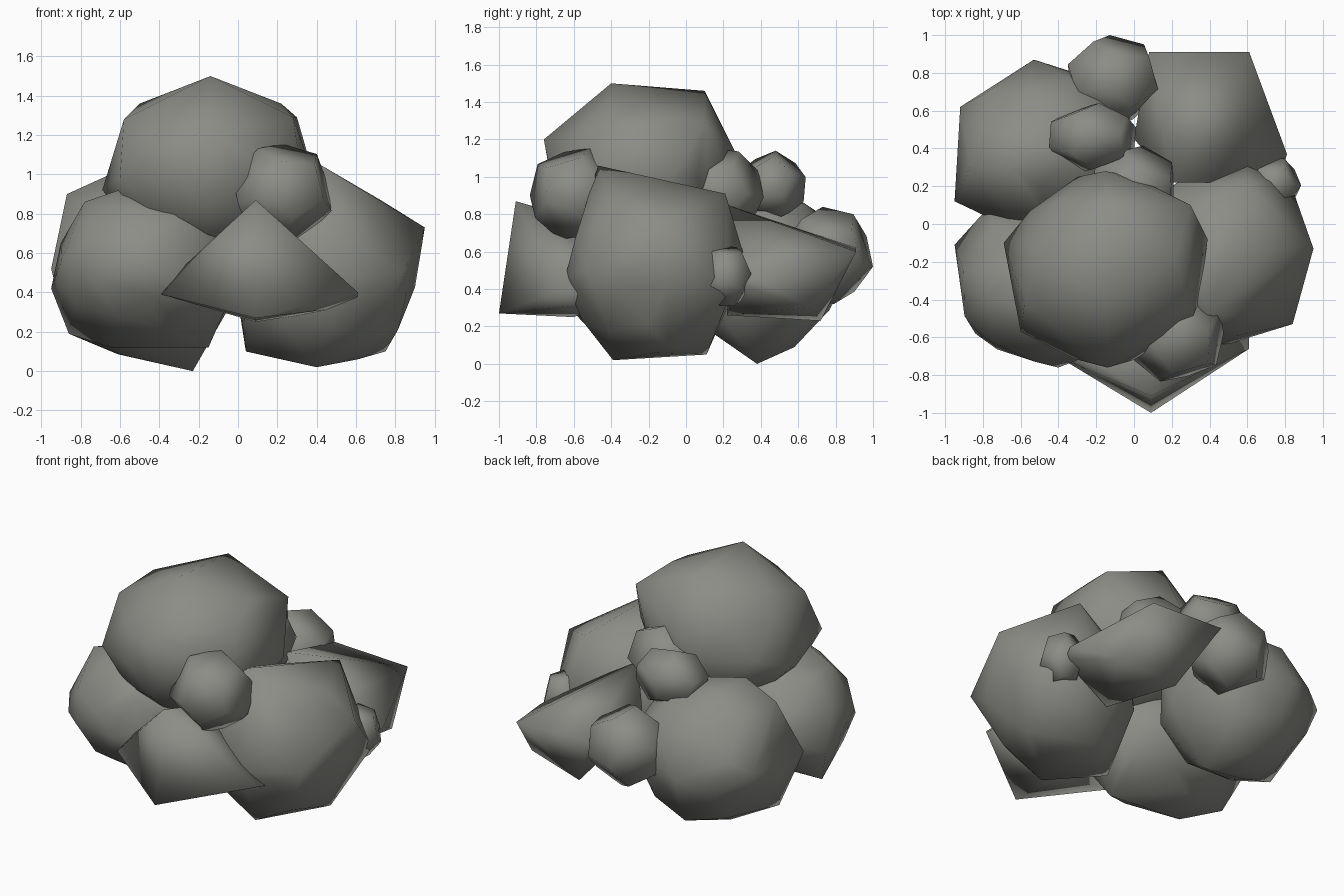
import bpy, bmesh
from mathutils import Vector, Euler

stone = bpy.data.materials.new("grey_stone")
stone.diffuse_color = (0.26, 0.265, 0.24, 1)


def hull_rock(name, points):
    """Smooth shaded convex boulder around the given points."""
    bm = bmesh.new()
    for p in points:
        bm.verts.new(p)
    res = bmesh.ops.convex_hull(bm, input=bm.verts[:])
    junk = {e for e in res["geom_interior"] + res["geom_unused"]
            if isinstance(e, bmesh.types.BMVert)}
    bmesh.ops.delete(bm, geom=list(junk), context='VERTS')
    bmesh.ops.recalc_face_normals(bm, faces=bm.faces[:])
    for f in bm.faces:
        f.smooth = True
    me = bpy.data.meshes.new(name)
    bm.to_mesh(me)
    bm.free()
    me.materials.append(stone)
    ob = bpy.data.objects.new(name, me)
    bpy.context.collection.objects.link(ob)


def round_rock(name, lo, hi, turn, corners=(), coarse=False):
    """Faceted ball filling the box lo..hi, with a few protruding corners."""
    bm = bmesh.new()
    bmesh.ops.create_icosphere(bm, subdivisions=1 if coarse else 2, radius=1)
    rot = Euler(turn).to_matrix()
    # coarse stones are dodecahedra: the face centres of an icosahedron
    src = [f.calc_center_median() for f in bm.faces] if coarse else [v.co for v in bm.verts]
    pts = [rot @ p for p in src]
    bm.free()
    a = [min(p[i] for p in pts) for i in range(3)]
    b = [max(p[i] for p in pts) for i in range(3)]
    fit = [Vector([lo[i] + (p[i] - a[i]) / (b[i] - a[i]) * (hi[i] - lo[i])
                   for i in range(3)]) for p in pts]
    hull_rock(name, fit + [Vector(c) for c in corners])


# Large boulders
round_rock("top_boulder", (-0.65, -0.72, 0.57), (0.35, 0.25, 1.42), (0, 0, 0.3),
           [(-0.14, -0.40, 1.50), (-0.14, 0.10, 1.46), (-0.14, -0.76, 1.20),
            (0.30, 0.10, 1.29), (-0.58, -0.42, 1.28), (0.28, -0.42, 1.29),
            (-0.50, -0.17, 1.36), (0.22, -0.17, 1.36), (-0.69, -0.10, 0.92),
            (0.39, -0.08, 0.98), (-0.60, -0.57, 0.98), (0.33, -0.52, 0.96),
            (-0.15, 0.28, 1.10)])
round_rock("right_boulder", (-0.02, -0.63, 0.04), (0.90, 0.27, 0.96), (0.2, 0.1, 0.5),
           [(0.40, -0.47, 1.06), (0.95, -0.13, 0.73), (0.60, 0.21, 0.91),
            (0.40, 0.11, 0.05), (0.40, -0.39, 0.02), (0.75, -0.1, 0.10), (0.84, -0.53, 0.5),
            (0.82, 0.24, 0.38), (0.45, -0.65, 0.45), (0.04, -0.2, 0.10), (0.60, 0.31, 0.58)])
round_rock("left_boulder", (-0.92, -0.73, 0.17), (0.0, 0.07, 0.90), (0.4, 0.2, 0.1),
           [(-0.95, -0.11, 0.42), (-0.84, -0.58, 0.48), (-0.86, -0.2, 0.19),
            (-0.15, -0.40, 0.12), (-0.55, -0.44, 0.94), (-0.06, -0.46, 0.76),
            (-0.32, -0.62, 0.80), (-0.65, -0.35, 0.12), (-0.40, -0.76, 0.5),
            (-0.76, 0.10, 0.55), (-0.78, -0.40, 0.86)])
round_rock("back_left_boulder", (-0.93, -0.05, 0.08), (0.0, 0.82, 0.95), (0.1, 0.3, 0.2),
           [(-0.23, 0.38, 0.0), (-0.92, 0.62, 0.55), (-0.53, 0.87, 0.5),
            (-0.95, 0.12, 0.52), (-0.65, 0.3, 1.0), (-0.06, 0.71, 0.6),
            (-0.40, 0.58, 0.09), (-0.86, 0.25, 0.19), (-0.87, 0.3, 0.90),
            (-0.58, 0.32, 0.08)])

# Angular slabs
hull_rock("front_slab", [(0.09, -0.91, 0.87), (0.09, -1.0, 0.27), (-0.39, -0.71, 0.39),
                         (0.61, -0.66, 0.40), (0.60, -0.42, 0.33), (0.09, -0.60, 0.25),
                         (0.10, -0.40, 0.72), (-0.30, -0.68, 0.51)])
hull_rock("back_right_slab", [(0.61, 0.91, 0.60), (0.08, 0.91, 0.62), (0.81, 0.37, 0.46),
                              (0.78, 0.28, 0.42), (0.67, 0.66, 0.30), (0.28, 0.72, 0.23),
                              (0.40, 0.22, 0.26), (0.20, 0.22, 0.85), (0.55, 0.22, 0.63),
                              (0.0, 0.45, 0.6)])

# Small stones filling the gaps
for name, c, r, turn in [
        ("front_stone", (0.225, -0.59, 0.91), (0.25, 0.245, 0.245), (0.3, 0.2, 0)),
        ("back_stone", (-0.11, 0.76, 0.58), (0.24, 0.24, 0.26), (0.1, 0.5, 0.3)),
        ("upper_back_stone", (-0.22, 0.46, 0.95), (0.23, 0.18, 0.19), (0.5, 0.1, 0.2)),
        ("middle_stone", (0.0, 0.18, 0.92), (0.21, 0.235, 0.23), (0.2, 0.4, 0.1)),
        ("side_stone", (0.74, 0.21, 0.47), (0.145, 0.14, 0.16), (0.1, 0.2, 0.6))]:
    round_rock(name, [c[i] - r[i] for i in range(3)], [c[i] + r[i] for i in range(3)],
               turn, coarse=True)
